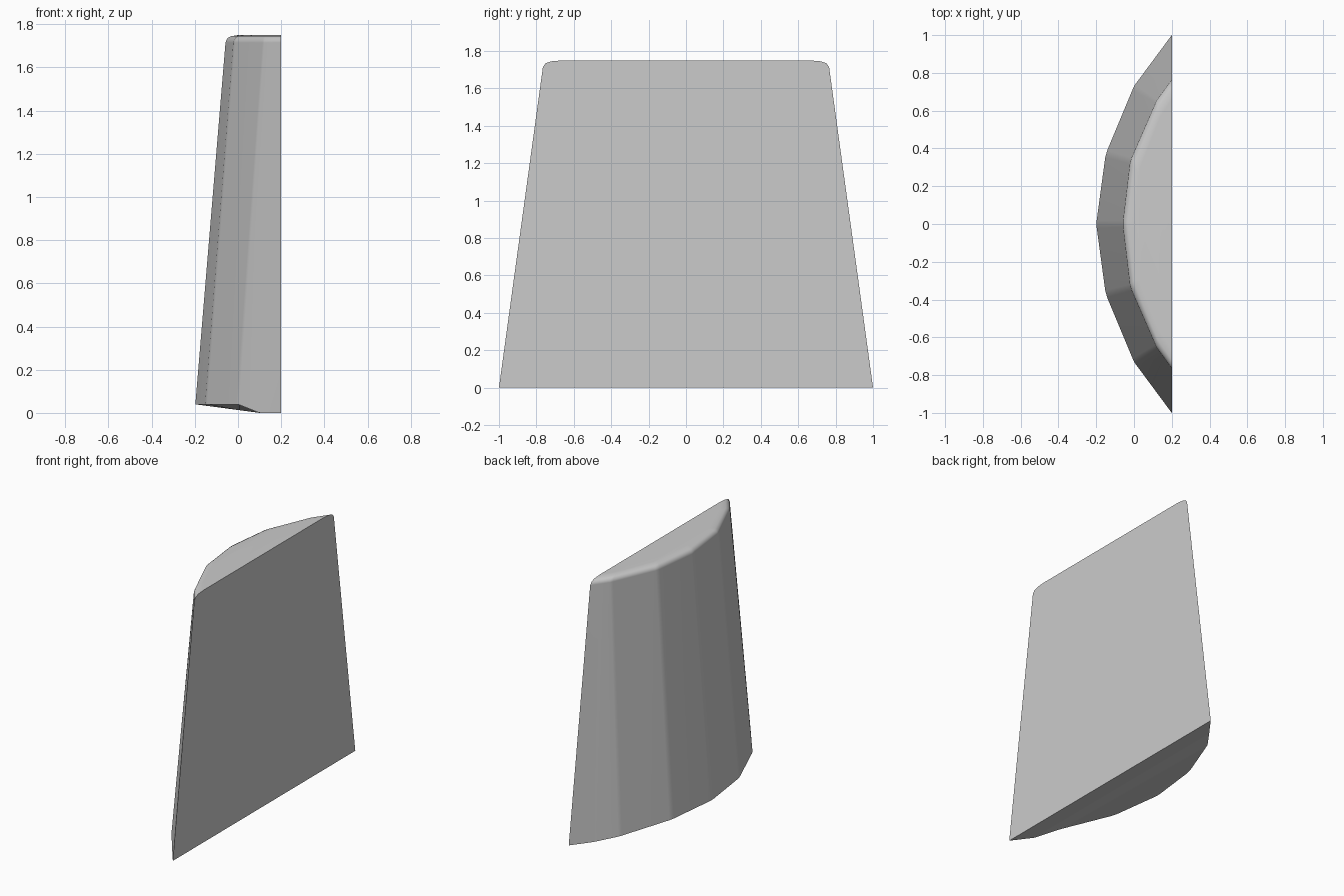
import bpy, bmesh
from mathutils import Vector

if "Cube" in bpy.data.objects:
    bpy.data.objects.remove(bpy.data.objects["Cube"])

# half outlines as (y, x), from the flat face to the middle of the curved side
BASE = [(1.0, 0.2), (0.865, 0.1), (0.73, 0.0), (0.37, -0.15), (0.0, -0.2)]
CROWN = [(0.765, 0.2), (0.71, 0.16), (0.655, 0.12), (0.335, -0.02), (0.0, -0.06)]


def soft_outline(half):
    """Mirror the half outline and split each curved-side corner in two."""
    pts = [Vector(p) for p in half]
    pts += [Vector((-p.x, p.y)) for p in reversed(pts[:-1])]
    out = [pts[0]]
    for a, p, b in zip(pts, pts[1:], pts[2:]):
        out += [p.lerp(a, 0.05), p.lerp(b, 0.05)]
    return out + [pts[-1]]


def base_height(y, x):
    """Underside rises toward the curved side, a little sooner at the front."""
    run = 0.1 if y < -0.05 else 0.3
    return 0.04 * min(1.0, max(0.0, (0.1 - x) / run))


base, crown = soft_outline(BASE), soft_outline(CROWN)
rings = [[(p.y, p.x, base_height(p.x, p.y)) for p in base]]
# rounded top rim: height, scale in y, scale in depth
for z, sy, sx in [(1.715, 1.0, 1.0), (1.735, 0.98, 0.97),
                  (1.745, 0.94, 0.90), (1.75, 0.86, 0.78)]:
    rings.append([(0.2 - (0.2 - p.y) * sx, p.x * sy, z) for p in crown])

bm = bmesh.new()
vs = [[bm.verts.new(c) for c in ring] for ring in rings]
n = len(base)

# curved wall and rim
for lo, hi in zip(vs, vs[1:]):
    for i in range(n - 1):
        bm.faces.new((lo[i], lo[i + 1], hi[i + 1], hi[i]))
# underside and top, bridged from side to side
for ring in (vs[0], vs[-1]):
    for i in range(n // 2 - 1):
        j = n - 1 - i
        bm.faces.new((ring[i], ring[i + 1], ring[j - 1], ring[j]))
# flat face
bm.faces.new([r[0] for r in vs] + [r[-1] for r in reversed(vs)])
bmesh.ops.recalc_face_normals(bm, faces=bm.faces)

mesh = bpy.data.meshes.new("curved_panel")
bm.to_mesh(mesh)
bm.free()
panel = bpy.data.objects.new("curved_panel", mesh)
bpy.context.collection.objects.link(panel)

grey = bpy.data.materials.new("plain grey")
grey.diffuse_color = (0.6, 0.6, 0.6, 1)
grey.use_nodes = True
grey.node_tree.nodes["Principled BSDF"].inputs["Base Color"].default_value = grey.diffuse_color
mesh.materials.append(grey)

# smooth small corners, keep the broad facets flat
bpy.context.view_layer.objects.active = panel
panel.select_set(True)
bpy.ops.object.shade_smooth_by_angle(angle=0.7)
weighted = panel.modifiers.new("flat_facets", 'WEIGHTED_NORMAL')
weighted.keep_sharp = True
